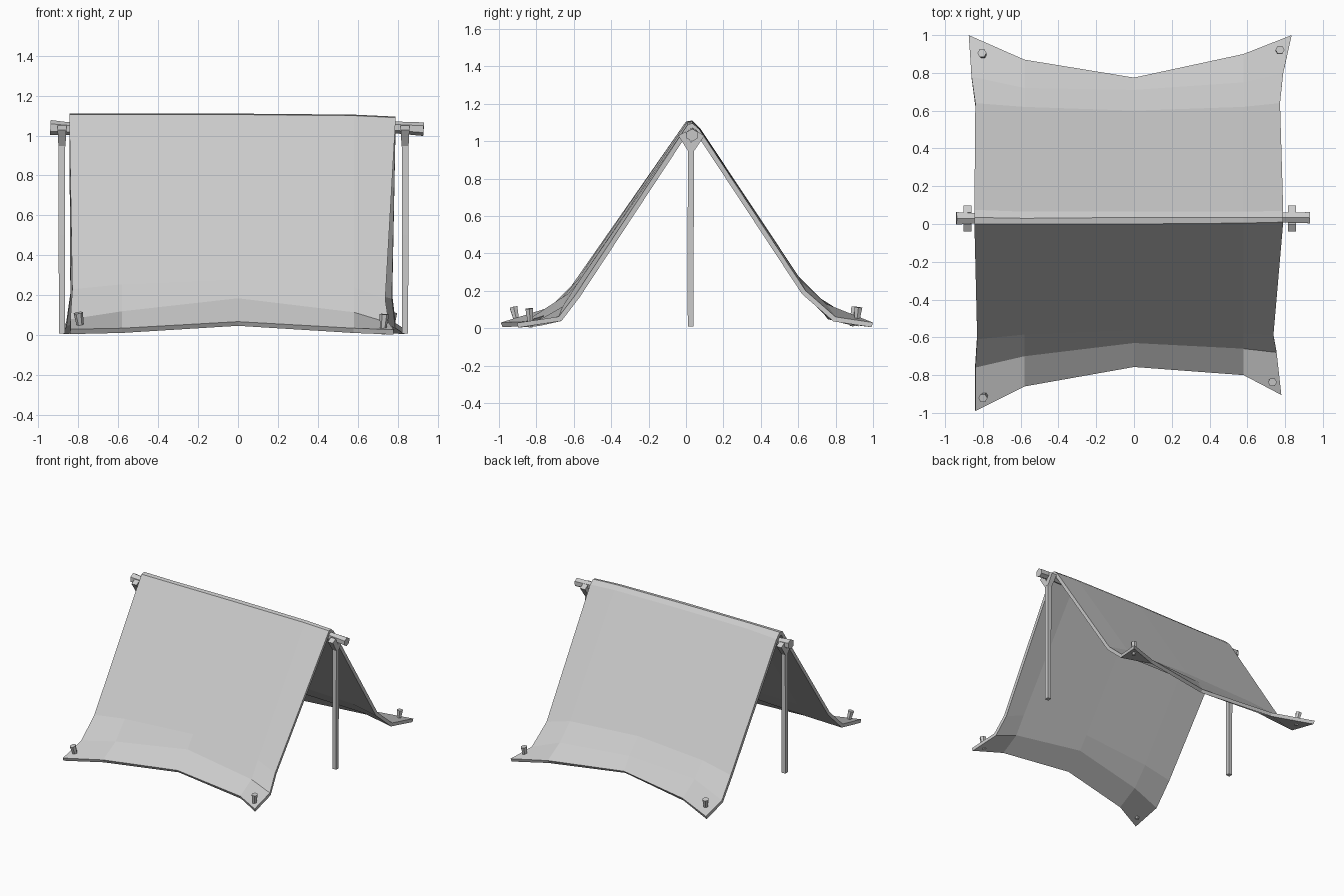
import bpy, bmesh, math
from mathutils import Vector

if "Cube" in bpy.data.objects:
    bpy.data.objects.remove(bpy.data.objects["Cube"])


def make_object(name, bm):
    mesh = bpy.data.meshes.new(name)
    bm.to_mesh(mesh)
    bm.free()
    obj = bpy.data.objects.new(name, mesh)
    bpy.context.collection.objects.link(obj)
    return obj


def tube(bm, path, radii, sides, turn=0.0, ref=(0, 1, 0)):
    """Low-poly tube through the path points, one radius per point."""
    pts = [Vector(p) for p in path]
    rings = []
    for i, p in enumerate(pts):
        d = (pts[min(i + 1, len(pts) - 1)] - pts[max(i - 1, 0)]).normalized()
        u = Vector(ref).cross(d).normalized()
        v = d.cross(u)
        angles = [turn + 2 * math.pi * k / sides for k in range(sides)]
        rings.append([bm.verts.new(p + (u * math.cos(a) + v * math.sin(a)) * radii[i])
                      for a in angles])
    for a, b in zip(rings, rings[1:]):
        for k in range(sides):
            n = (k + 1) % sides
            bm.faces.new((a[k], a[n], b[n], b[k]))
    bm.faces.new(rings[0][::-1])
    bm.faces.new(rings[-1])


# Draped cloth: rows run front to back as (left x, right x), y values, z values
rows = [
    ((-.84, .78), (-.99, -.86, -.757, -.80, -.905), (.030, .035, .068, .035, .028)),
    ((-.84, .755), (-.76, -.70, -.63, -.66, -.68), (.080, .12, .185, .115, .062)),
    ((-.83, .738), (-.61, -.585, -.56, -.58, -.59), (.23, .255, .28, .24, .18)),
    ((-.845, .79), (0, 0, 0, .005, .01), (1.105, 1.105, 1.105, 1.10, 1.09)),
    ((-.845, .79), (.035, .03, .035, .035, .035), (1.11, 1.11, 1.11, 1.105, 1.095)),
    ((-.845, .79), (.075, .065, .065, .065, .07), (1.07, 1.08, 1.08, 1.075, 1.065)),
    ((-.84, .773), (.64, .62, .60, .62, .64), (.21, .25, .28, .25, .20)),
    ((-.86, .79), (.78, .72, .71, .75, .80), (.07, .14, .165, .13, .06)),
    ((-.875, .835), (1.0, .87, .775, .90, 1.0), (.030, .045, .068, .045, .030)),
]
bm = bmesh.new()
grid = []
for (left, right), ys, zs in rows:
    xs = (left, -.58, 0, .58, right)
    grid.append([bm.verts.new(p) for p in zip(xs, ys, zs)])
for a, b in zip(grid, grid[1:]):
    for k in range(4):
        bm.faces.new((a[k], a[k + 1], b[k + 1], b[k]))
cloth = make_object("cloth", bm)
solid = cloth.modifiers.new("thickness", 'SOLIDIFY')
solid.thickness = 0.026
solid.offset = -1
solid.use_even_offset = True

# Ridge bar resting in the forks
bm = bmesh.new()
tube(bm, [(-.94, .03, 1.04), (-.85, .03, 1.035), (0, .03, 1.04), (.8, .035, 1.04), (.93, .033, 1.032)],
     [.038, .032, .03, .03, .034], 6)
make_object("ridge_bar", bm)

# Forked upright poles
for name, x in (("left_pole", -.882), ("right_pole", .837)):
    bm = bmesh.new()
    tube(bm, [(x, .025, .008), (x, .025, .5), (x, .027, .98)], [.022, .023, .023], 4, math.pi / 4)
    for y in (-.022, .08):
        tube(bm, [(x, .027, .955), (x, y, 1.04)], [.025, .031], 4, math.pi / 4, (1, 0, 0))
    make_object(name, bm)

# Corner pegs: base position, then top offset
pegs = {
    "front_left_peg": ((-.785, -.90, .012), (-.015, -.022)),
    "front_right_peg": ((.725, -.83, .005), (.008, -.008)),
    "back_left_peg": ((-.795, .885, .012), (-.01, .02)),
    "back_right_peg": ((.765, .91, .012), (.008, .012)),
}
for name, ((x, y, z), (dx, dy)) in pegs.items():
    bm = bmesh.new()
    tube(bm, [(x, y, z), (x + dx, y + dy, z + .1)], [.013, .024], 6)
    make_object(name, bm)
